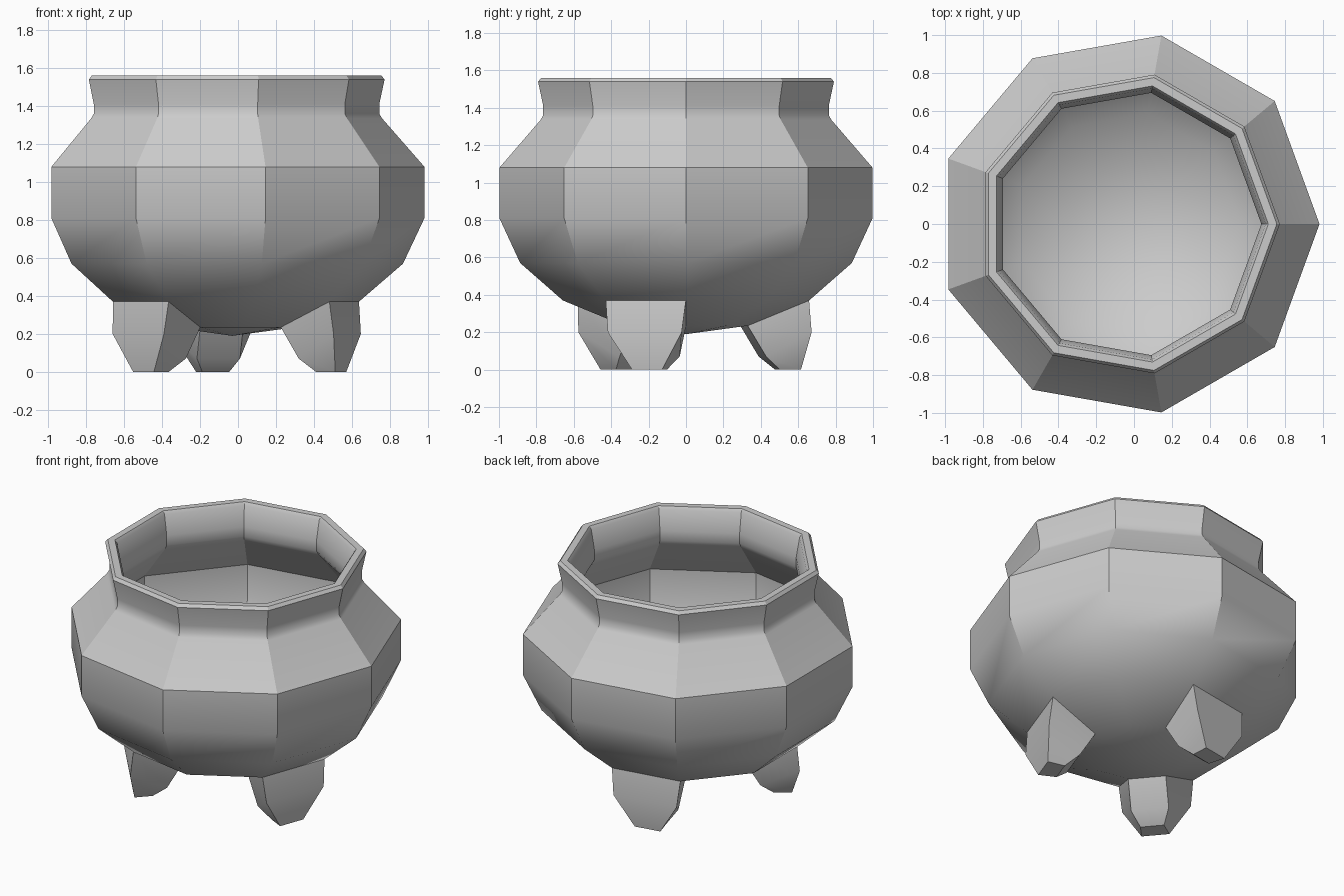
import bpy, bmesh
from math import cos, sin, radians

if "Cube" in bpy.data.objects:
    bpy.data.objects.remove(bpy.data.objects["Cube"])

SIDES, CX = 9, -0.031


def finish(name, bm):
    bmesh.ops.recalc_face_normals(bm, faces=bm.faces)
    mesh = bpy.data.meshes.new(name)
    bm.to_mesh(mesh)
    bm.free()
    ob = bpy.data.objects.new(name, mesh)
    bpy.context.collection.objects.link(ob)
    bpy.ops.object.select_all(action='DESELECT')
    ob.select_set(True)
    bpy.context.view_layer.objects.active = ob
    bpy.ops.object.shade_smooth_by_angle(angle=radians(30))
    return ob


def bridge(bm, a, b):
    n = len(a)
    for i in range(n):
        j = (i + 1) % n
        bm.faces.new((a[i], a[j], b[j], b[i]))


def fan(bm, ring, z):
    tip = bm.verts.new((CX, 0, z))
    for i in range(len(ring)):
        bm.faces.new((ring[i], ring[(i + 1) % len(ring)], tip))


# Pot: nine-sided lathe, outside bottom up over the rim and down inside
profile = [(0.335, 0.235), (0.668, 0.37), (0.90, 0.57), (1.013, 0.81),
           (1.013, 1.08), (0.79, 1.335), (0.775, 1.36), (0.775, 1.41),
           (0.803, 1.54), (0.787, 1.56), (0.742, 1.56), (0.728, 1.54),
           (0.705, 1.41), (0.705, 1.345), (0.725, 1.31), (0.94, 1.05),
           (0.94, 0.83), (0.835, 0.61), (0.595, 0.425), (0.31, 0.298)]
bm = bmesh.new()
rings = []
for r, z in profile:
    rings.append([bm.verts.new((CX + r * cos(radians(360 / SIDES * i)),
                                r * sin(radians(360 / SIDES * i)), z))
                  for i in range(SIDES)])
for a, b in zip(rings, rings[1:]):
    bridge(bm, a, b)
fan(bm, rings[0], 0.19)
fan(bm, rings[-1], 0.255)
finish("cauldron_pot", bm)

# Legs: tapered stubs growing out of every third lower facet
# each section: outer and inner edge as (radius, half width, height)
sections = [((0.628, 0.228, 0.37), (0.315, 0.115, 0.235)),
            ((0.645, 0.210, 0.20), (0.415, 0.115, 0.07)),
            ((0.609, 0.085, 0.0), (0.497, 0.072, 0.0))]
for k, deg in enumerate((-20, 100, 220)):
    c, s = cos(radians(deg)), sin(radians(deg))
    bm = bmesh.new()
    rings = []
    for (ro, wo, zo), (ri, wi, zi) in sections:
        pts = [(ro, -wo, zo), (ro, wo, zo), (ri, wi, zi), (ri, -wi, zi)]
        rings.append([bm.verts.new((CX + r * c - w * s, r * s + w * c, z))
                      for r, w, z in pts])
    for a, b in zip(rings, rings[1:]):
        bridge(bm, a, b)
    bm.faces.new(rings[0])
    bm.faces.new(rings[-1])
    finish(f"leg_{k + 1}", bm)
